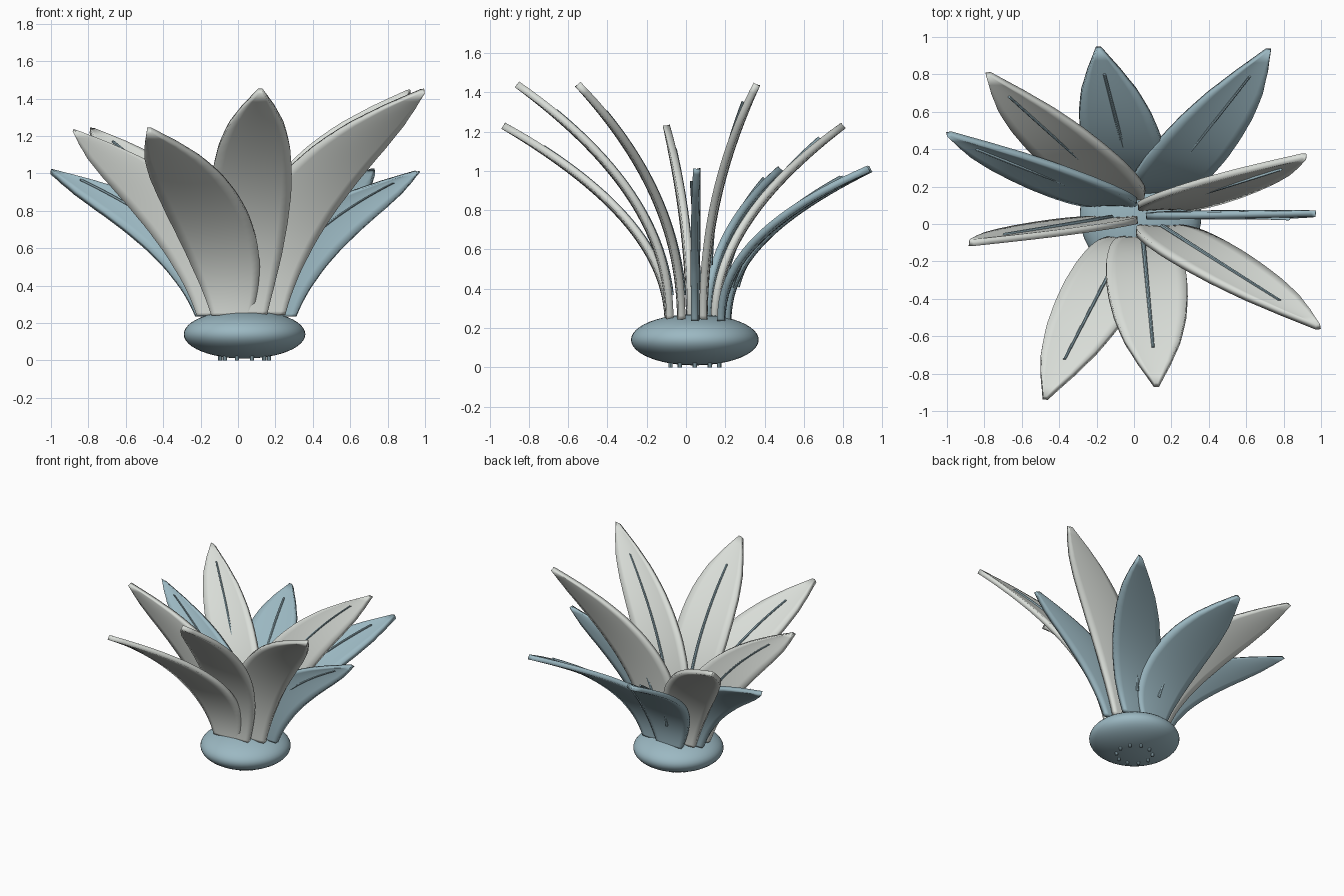
import bpy
import bmesh
import math
from mathutils import Vector

if "Cube" in bpy.data.objects:
    bpy.data.objects.remove(bpy.data.objects["Cube"])

CX, CY = 0.035, 0.045      # rosette axis


def material(name, rgb):
    m = bpy.data.materials.new(name)
    m.diffuse_color = (*rgb, 1)
    m.use_nodes = True
    m.node_tree.nodes["Principled BSDF"].inputs["Base Color"].default_value = m.diffuse_color
    return m


BLUE = material("dusty_blue", (0.33, 0.48, 0.54))
WHITE = material("pale_grey", (0.70, 0.73, 0.69))


def make_object(name, bm, mat):
    bmesh.ops.recalc_face_normals(bm, faces=bm.faces)
    me = bpy.data.meshes.new(name)
    bm.to_mesh(me)
    bm.free()
    me.materials.append(mat)
    ob = bpy.data.objects.new(name, me)
    bpy.context.collection.objects.link(ob)
    return ob


def smooth(ob, angle=40):
    bpy.ops.object.select_all(action='DESELECT')
    ob.select_set(True)
    bpy.context.view_layer.objects.active = ob
    bpy.ops.object.shade_smooth_by_angle(angle=math.radians(angle))


# half width of a leaf along its length
WIDTH = [(0, 0.10), (0.14, 0.142), (0.28, 0.18), (0.42, 0.205), (0.55, 0.216),
         (0.66, 0.21), (0.76, 0.19), (0.85, 0.15), (0.93, 0.085), (1, 0.012)]


def half_width(t):
    for (a, wa), (b, wb) in zip(WIDTH, WIDTH[1:]):
        if t <= b:
            return wa + (wb - wa) * (t - a) / (b - a)
    return WIDTH[-1][1]


def leaf_path(t, base, tip, power):
    f = t ** power
    return Vector((base.x + (tip.x - base.x) * f,
                   base.y + (tip.y - base.y) * f,
                   base.z + (tip.z - base.z) * t))


def inner_normal(t, base, tip, power):
    d = leaf_path(t + 0.01, base, tip, power) - leaf_path(t - 0.01, base, tip, power)
    side = 1 if tip.y < base.y else -1
    return side * Vector((0, d.z, -d.y)).normalized()


def grid_faces(bm, rows, closed=False):
    for r0, r1 in zip(rows, rows[1:]):
        n = len(r0)
        for i in range(n if closed else n - 1):
            j = (i + 1) % n
            bm.faces.new((r0[i], r0[j], r1[j], r1[i]))


def leaf(index, base, tip, power, mat):
    # curved blade, its width running along x
    bm = bmesh.new()
    rows, across = [], 8
    for k in range(29):
        t = max(k / 28, 0.02)
        c, n = leaf_path(t, base, tip, power), inner_normal(t, base, tip, power)
        w = half_width(t)
        row = []
        for i in range(across + 1):
            s = 2 * i / across - 1
            row.append(bm.verts.new(c + Vector((s * w, 0, 0)) + n * 0.012 * (s * s - 0.5) * w / 0.2))
        rows.append(row)
    grid_faces(bm, rows)
    ob = make_object(f"leaf_{index}", bm, mat)
    mod = ob.modifiers.new("thickness", 'SOLIDIFY')
    mod.thickness = 0.036
    mod.offset = 0
    smooth(ob)


def vein(index, base, tip, power):
    # slim tapered rib along the blade
    bm = bmesh.new()
    rows = []
    front = tip.y < base.y
    for k in range(21):
        u = k / 20
        t = 0.12 + 0.76 * u if front else 0.25 + 0.67 * u
        n = inner_normal(t, base, tip, power)
        shift = 0.017 if front else -0.022 + 0.048 * u
        c = leaf_path(t, base, tip, power) + n * shift
        r = 0.013 - 0.005 * u
        rows.append([bm.verts.new(c + Vector((r, 0, 0)) * math.cos(a) + n * r * math.sin(a))
                     for a in [i * math.tau / 8 for i in range(8)]])
    grid_faces(bm, rows, closed=True)
    bm.faces.new(rows[0])
    bm.faces.new(rows[-1])
    smooth(make_object(f"leaf_vein_{index}", bm, BLUE))


# flattened round base
bm = bmesh.new()
bmesh.ops.create_uvsphere(bm, u_segments=48, v_segments=24, radius=1)
bmesh.ops.scale(bm, vec=(0.325, 0.325, 0.13), verts=bm.verts)
bmesh.ops.translate(bm, vec=(CX, CY, 0.14), verts=bm.verts)
smooth(make_object("base_bulb", bm, BLUE))

# leaves: tip x, tip y, ring
RINGS = {"tall": (1.44, 0.13, 2.2, WHITE), "mid": (1.23, 0.15, 2.1, WHITE),
         "low": (1.01, 0.17, 2.3, BLUE)}
LEAVES = [(0.91, 0.36, "tall"), (0.985, -0.55, "tall"), (0.12, -0.86, "tall"),
          (-0.475, -0.93, "mid"), (-0.87, -0.10, "mid"), (-0.78, 0.80, "mid"),
          (-0.99, 0.48, "low"), (-0.19, 0.94, "low"), (0.72, 0.93, "low"),
          (0.96, 0.055, "low")]

for i, (x, y, ring) in enumerate(LEAVES, 1):
    height, radius, power, mat = RINGS[ring]
    a = math.atan2(y - CY, x - CX)
    base = Vector((CX + radius * math.cos(a), CY + radius * math.sin(a), 0.22))
    tip = Vector((x, y, height))
    leaf(i, base, tip, power, mat)
    vein(i, base, tip, power)

# small root nubs under the base
bm = bmesh.new()
for k in range(10):
    a = k * math.tau / 10
    made = bmesh.ops.create_cone(bm, cap_ends=True, segments=8, radius1=0.011, radius2=0.011, depth=0.04)
    bmesh.ops.translate(bm, verts=made["verts"],
                        vec=(CX + 0.13 * math.cos(a), CY + 0.13 * math.sin(a), 0.02))
smooth(make_object("root_nubs", bm, BLUE))
